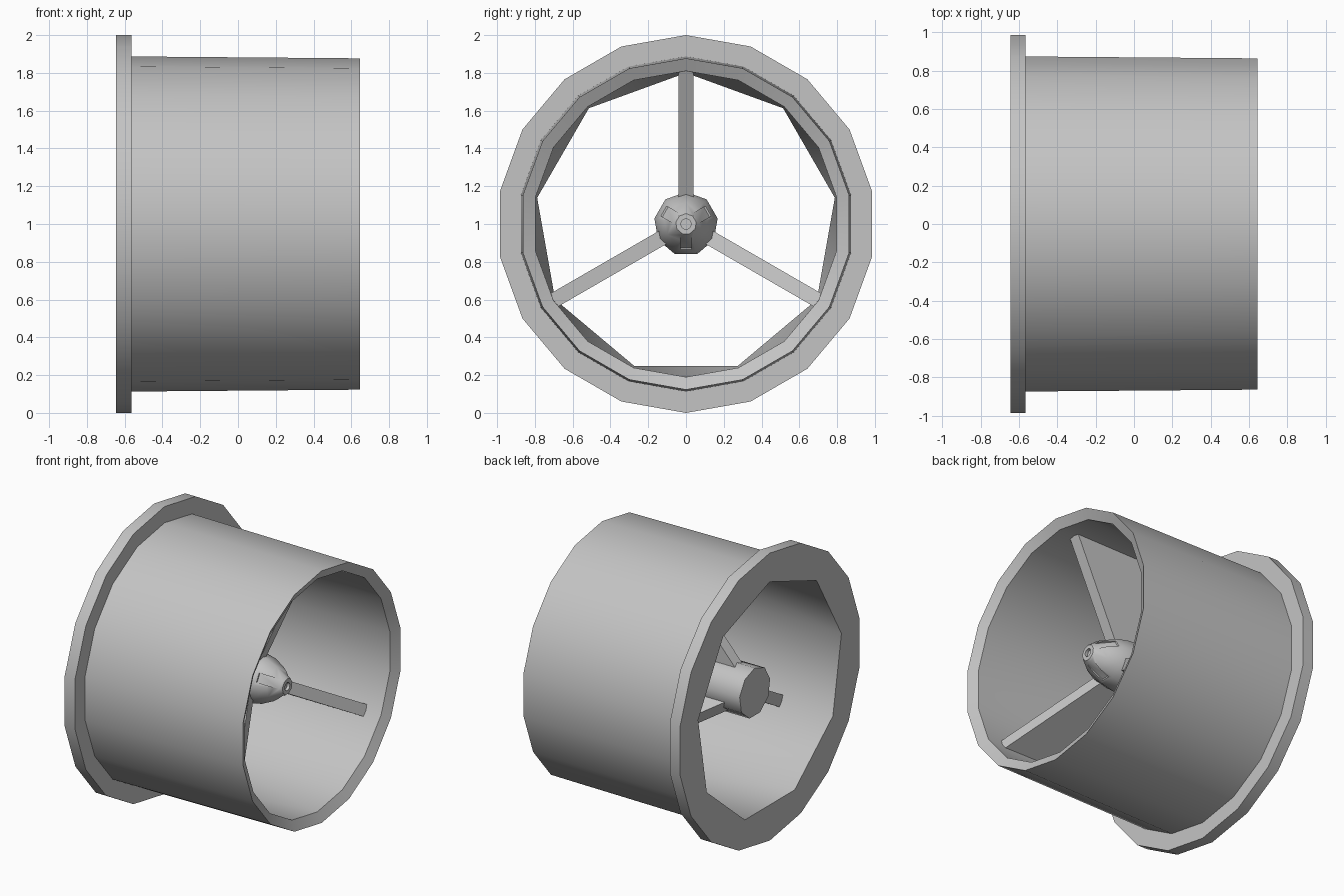
import bpy, bmesh
from math import sin, cos, tau, radians
from mathutils import Matrix

if "Cube" in bpy.data.objects:
    bpy.data.objects.remove(bpy.data.objects["Cube"])

AXIS_HEIGHT = 1.0

grey = bpy.data.materials.new("light_grey")
grey.use_nodes = True
grey.diffuse_color = (0.55, 0.55, 0.55, 1)
for node in grey.node_tree.nodes:
    if node.type == 'BSDF_PRINCIPLED':
        node.inputs["Base Color"].default_value = grey.diffuse_color


def finish(bm, name, smooth=True):
    bmesh.ops.recalc_face_normals(bm, faces=bm.faces)
    mesh = bpy.data.meshes.new(name)
    bm.to_mesh(mesh)
    bm.free()
    mesh.materials.append(grey)
    obj = bpy.data.objects.new(name, mesh)
    obj.location.z = AXIS_HEIGHT
    bpy.context.collection.objects.link(obj)
    if smooth:
        bpy.ops.object.select_all(action='DESELECT')
        obj.select_set(True)
        bpy.context.view_layer.objects.active = obj
        bpy.ops.object.shade_smooth_by_angle(angle=radians(45))
    return obj


def ring(bm, x, r, sides):
    """Ring of vertices around the x axis, first one on top."""
    return [bm.verts.new((x, r * sin(tau * i / sides), r * cos(tau * i / sides)))
            for i in range(sides)]


def bridge(bm, a, b):
    """Join two rings; one may have half as many vertices as the other."""
    if len(a) < len(b):
        a, b = b, a
    n, m = len(a), len(b)
    for i in range(m):
        j = (i + 1) % m
        if n == m:
            bm.faces.new((a[i], a[j], b[j], b[i]))
        else:
            k = 2 * i
            bm.faces.new((b[i], a[k], a[k + 1]))
            bm.faces.new((b[i], a[k + 1], b[j]))
            bm.faces.new((b[j], a[k + 1], a[(k + 2) % n]))


def prism(bm, profile, half_width, angle):
    """Extrude an (x, radius) profile sideways and turn it about the axis."""
    turn = Matrix.Rotation(-angle, 3, 'X')
    sides = [[bm.verts.new((x, y, r)) for x, r in profile]
             for y in (-half_width, half_width)]
    for side in sides:
        bm.faces.new(side)
    bridge(bm, *sides)
    bmesh.ops.rotate(bm, verts=sides[0] + sides[1], cent=(0, 0, 0), matrix=turn)


# Duct: flange, tapered barrel, chamfered lip and inner wall
bm = bmesh.new()
sections = [(-0.645, 0.80, 9), (-0.645, 1.0, 18), (-0.565, 1.0, 18),
            (-0.565, 0.887, 18), (0.645, 0.877, 18), (0.61, 0.81, 18)]
rings = [ring(bm, *s) for s in sections]
for a, b in zip(rings, rings[1:] + rings[:1]):
    bridge(bm, a, b)
finish(bm, "duct_with_flange")

# Hub: flat back, rounded nose, small recess in the tip
bm = bmesh.new()
profile = [(-0.53, 0.17), (0.13, 0.17), (0.22, 0.152), (0.30, 0.115),
           (0.38, 0.055), (0.38, 0.028), (0.36, 0.028)]
rings = [ring(bm, x, r, 9) for x, r in profile]
for a, b in zip(rings, rings[1:]):
    bridge(bm, a, b)
bm.faces.new(rings[0])
bm.faces.new(rings[-1])
hub = finish(bm, "hub", smooth=False)

# Three shallow slots cut in the nose between the struts
bm = bmesh.new()
for i in range(3):
    prism(bm, [(0.37, 0.055), (0.235, 0.127), (0.235, 0.22), (0.42, 0.22)],
          0.03, tau * (i + 0.5) / 3)
cutter = finish(bm, "slot_cutter", smooth=False)
cutter.hide_render = True
cutter.hide_set(True)
cut = hub.modifiers.new("slots", 'BOOLEAN')
cut.operation = 'DIFFERENCE'
cut.solver = 'EXACT'
cut.object = cutter
bpy.context.view_layer.objects.active = hub
hub.select_set(True)
bpy.ops.object.modifier_apply(modifier=cut.name)
bpy.data.objects.remove(cutter)
bpy.ops.object.shade_smooth_by_angle(angle=radians(45))

# Three swept struts from hub to wall
for i in range(3):
    bm = bmesh.new()
    prism(bm, [(0.17, 0.10), (0.495, 0.81), (-0.25, 0.81), (-0.24, 0.34),
               (-0.41, 0.15), (-0.41, 0.10)], 0.04, tau * i / 3)
    finish(bm, f"strut_{i + 1}", smooth=False)
